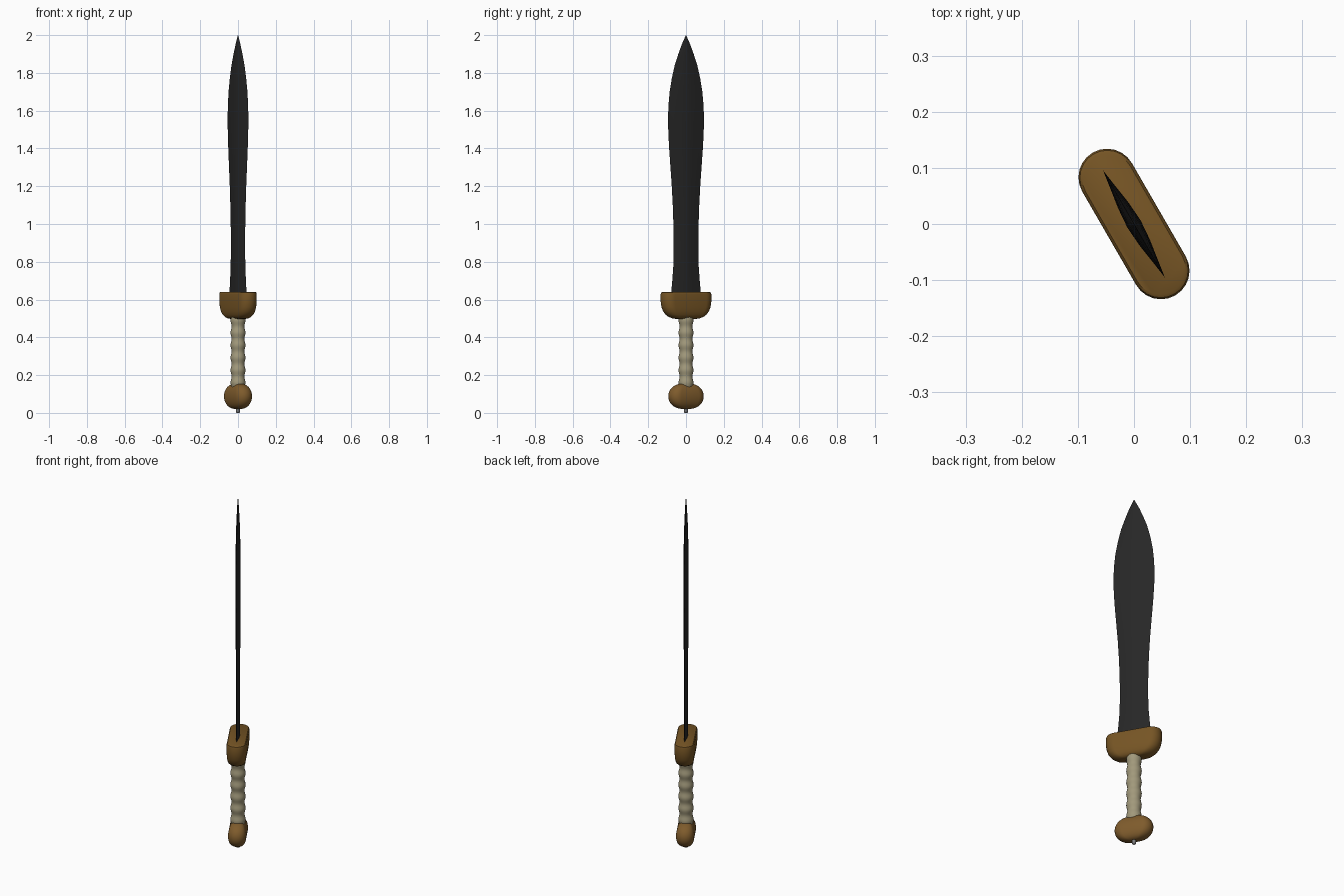
import bpy, bmesh, math

if "Cube" in bpy.data.objects:
    bpy.data.objects.remove(bpy.data.objects["Cube"])

TURN = math.radians(-60)  # sword's flat is turned about the vertical axis


def material(name, rgb):
    m = bpy.data.materials.new(name)
    m.diffuse_color = (*rgb, 1)
    m.use_nodes = True
    m.node_tree.nodes["Principled BSDF"].inputs["Base Color"].default_value = m.diffuse_color
    return m


def stadium(a, b, n=12):
    """Rounded slot outline with half length a and half width b."""
    d = max(a - b, 0)
    pts = []
    for side in (0, 1):
        for i in range(n + 1):
            t = -math.pi / 2 + math.pi * (side + i / n)
            pts.append(((d if side == 0 else -d) + b * math.cos(t), b * math.sin(t)))
    return pts


def circle(r, n=24):
    return [(r * math.cos(math.tau * i / n), r * math.sin(math.tau * i / n)) for i in range(n)]


def blade_section(a, t):
    """Thin ridged section with hollow edges."""
    half = [(a, 0), (a * .7, t * .35), (a * .35, t * .78), (0, t), (-a * .35, t * .78), (-a * .7, t * .35)]
    return half + [(-x, -y) for x, y in half]


def loft(name, sections, mat, angle=35):
    """Skin a stack of (z, outline) sections and cap both ends."""
    bm = bmesh.new()
    c, s = math.cos(TURN), math.sin(TURN)
    rings = [[bm.verts.new((x * c - y * s, x * s + y * c, z)) for x, y in pts] for z, pts in sections]
    n = len(rings[0])
    for lo, hi in zip(rings, rings[1:]):
        for i in range(n):
            j = (i + 1) % n
            bm.faces.new((lo[i], lo[j], hi[j], hi[i]))
    bm.faces.new(rings[0][::-1])
    bm.faces.new(rings[-1])
    bmesh.ops.remove_doubles(bm, verts=bm.verts, dist=1e-5)
    bmesh.ops.recalc_face_normals(bm, faces=bm.faces)
    me = bpy.data.meshes.new(name)
    bm.to_mesh(me)
    bm.free()
    ob = bpy.data.objects.new(name, me)
    bpy.context.collection.objects.link(ob)
    me.materials.append(mat)
    bpy.ops.object.select_all(action='DESELECT')
    ob.select_set(True)
    bpy.context.view_layer.objects.active = ob
    bpy.ops.object.shade_smooth_by_angle(angle=math.radians(angle))
    return ob


steel = material("dark_steel", (.02, .02, .02))
wood = material("wood", (.18, .09, .018))
pommel_wood = material("pommel_wood", (.21, .105, .025))
bone = material("bone", (.36, .32, .2))

# leaf-shaped blade: z, half width, half thickness
leaf = [(.60, .092, .011), (.65, .089, .011), (.70, .084, .011), (.77, .078, .011), (.87, .075, .011),
        (1.0, .077, .011), (1.1, .081, .0115), (1.2, .087, .012), (1.3, .095, .0125), (1.4, .103, .013),
        (1.48, .108, .0135), (1.56, .110, .0135), (1.63, .107, .013), (1.70, .100, .012),
        (1.77, .087, .011), (1.84, .069, .009), (1.90, .047, .0065), (1.95, .026, .004),
        (1.998, .002, .0006)]
loft("blade", [(z, blade_section(a, t)) for z, a, t in leaf] + [(2.0, [(0, 0)] * 12)], steel, 25)

# bowl-shaped guard with a flat top
bowl = [(.498, .060, .022), (.501, .080, .030), (.508, .100, .038), (.520, .118, .044), (.538, .133, .048),
        (.560, .142, .050), (.590, .147, .051), (.628, .147, .051), (.637, .144, .049), (.640, .138, .046)]
loft("guard", [(z, stadium(a, b)) for z, a, b in bowl], wood)

# grip with gentle finger ripples
grip = []
for i in range(49):
    z = .13 + .39 * i / 48
    grip.append((z, circle(.0365 + .0028 * math.cos(math.tau * (z - .16) / .066))))
loft("grip", grip, bone, 60)

# rounded oblong pommel
steps = 16
pommel = []
for i in range(steps + 1):
    t = -math.pi / 2 + math.pi * i / steps
    k = max(math.cos(t), .02) ** .75
    pommel.append((.088 + .068 * math.sin(t), stadium(.101 * k, .047 * k)))
loft("pommel", pommel, pommel_wood, 60)

# small tang rivet under the pommel
loft("tang_rivet", [(0, circle(.006)), (.004, circle(.010)), (.012, circle(.011)), (.03, circle(.011))],
     material("rivet_steel", (.2, .2, .2)), 50)
